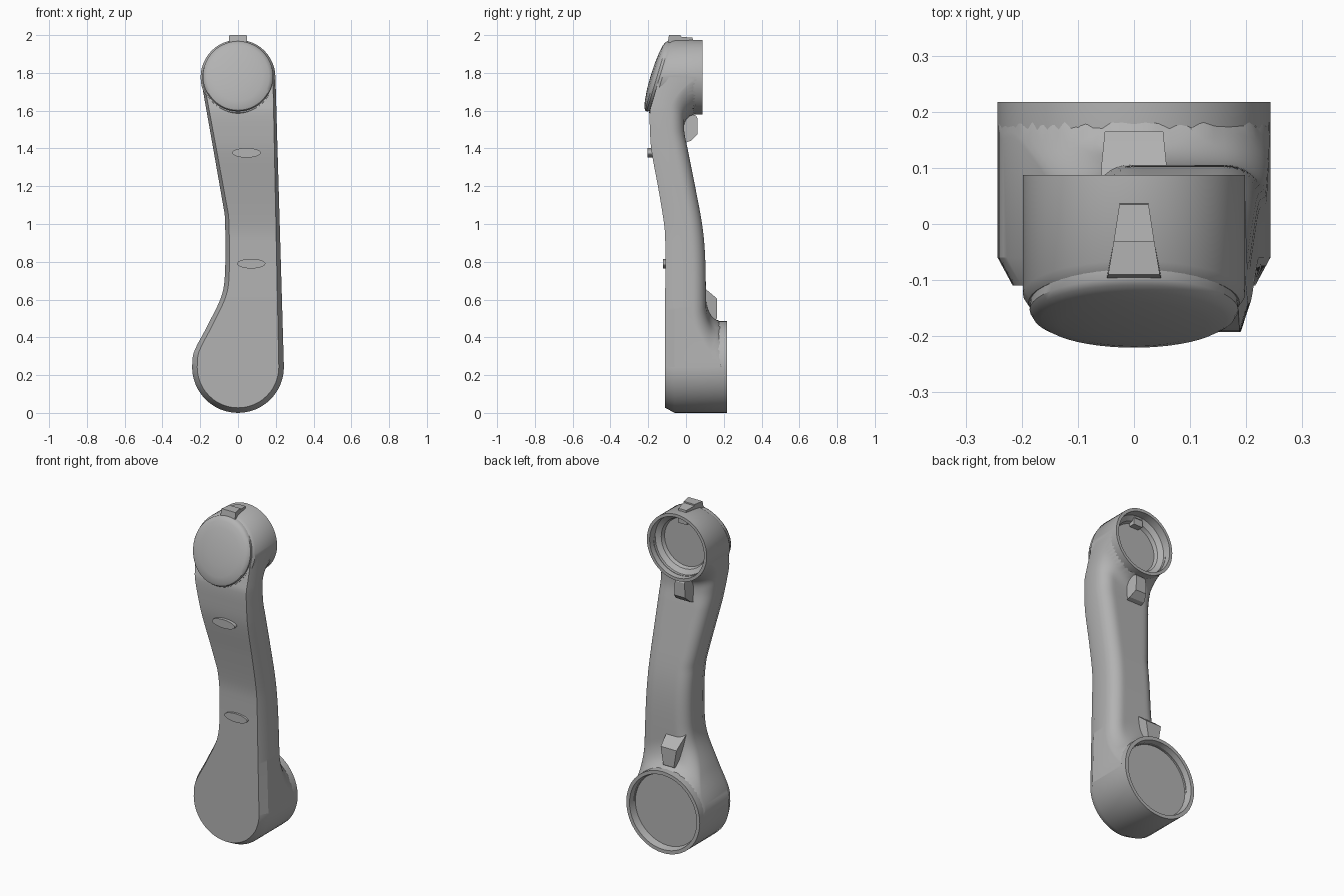
import bpy, bmesh
from math import pi, cos, sin, sqrt, hypot

cube = bpy.data.objects.get("Cube")
if cube:
    bpy.data.objects.remove(cube)

GREY = (0.45, 0.45, 0.45, 1)
mat = bpy.data.materials.new("plain grey")
mat.use_nodes = True
mat.diffuse_color = GREY
mat.node_tree.nodes["Principled BSDF"].inputs["Base Color"].default_value = GREY

LOW_Z, LOW_R, TOP_Z, TOP_R = 0.243, 0.243, 1.777, 0.198
SLANT = 0.3


def finish(name, bm, angle=0.6):
    bmesh.ops.remove_doubles(bm, verts=bm.verts, dist=1e-5)
    bmesh.ops.recalc_face_normals(bm, faces=bm.faces)
    mesh = bpy.data.meshes.new(name)
    bm.to_mesh(mesh)
    bm.free()
    mesh.materials.append(mat)
    ob = bpy.data.objects.new(name, mesh)
    bpy.context.collection.objects.link(ob)
    smooth(ob, angle)
    return ob


def smooth(ob, angle):
    bpy.ops.object.select_all(action='DESELECT')
    ob.select_set(True)
    bpy.context.view_layer.objects.active = ob
    bpy.ops.object.shade_smooth_by_angle(angle=angle)


def skin(name, rings, angle=0.6, caps=True):
    """Join closed rings of points into one surface."""
    bm = bmesh.new()
    rows = [[bm.verts.new(p) for p in ring] for ring in rings]
    n = len(rows[0])
    for a, b in zip(rows, rows[1:]):
        for i in range(n):
            j = (i + 1) % n
            bm.faces.new((a[i], a[j], b[j], b[i]))
    if caps:
        bm.faces.new(rows[0])
        bm.faces.new(rows[-1])
    return finish(name, bm, angle)


def turned(name, profile, z, angle=0.6, x=0, stretch=1.0, n=48):
    """Turn (radius, y, slant) points about a front-to-back axis."""
    rings = []
    for r, y, k in profile:
        ring = []
        for i in range(n):
            a = 2 * pi * i / n
            dz = r * sin(a) * stretch
            ring.append((x + r * cos(a), y + k * dz, z + dz))
        rings.append(ring)
    return skin(name, rings, angle)


def prism(name, profile):
    """Side profile of (y, z, half width) points, mirrored in x."""
    return skin(name, [[(s * w, y, z) for y, z, w in profile] for s in (-1, 1)], 0.3)


def curve(points, z):
    """Smooth curve through (z, value) points."""
    for i in range(len(points) - 1):
        (z0, v0), (z1, v1) = points[i], points[i + 1]
        if z <= z1 or i == len(points) - 2:
            break
    before, after = points[max(i - 1, 0)], points[min(i + 2, len(points) - 1)]
    m0 = (v1 - before[1]) / (z1 - before[0])
    m1 = (after[1] - v0) / (after[0] - z0)
    h = z1 - z0
    t = (z - z0) / h
    return ((2*t**3 - 3*t**2 + 1) * v0 + (t**3 - 2*t**2 + t) * h * m0
            + (3*t**2 - 2*t**3) * v1 + (t**3 - t**2) * h * m1)


# Outlines of the handle
LEFT_EDGE = [(.243, -.243), (.32, -.234), (.465, -.16), (.62, -.087), (.74, -.069),
             (1.03, -.069), (1.1, -.079), (1.777, -.198)]
FRONT = [(.243, -.11), (.6, -.11), (.92, -.11), (1.0, -.116), (1.18, -.145),
         (1.39, -.183), (1.5, -.191), (1.6, -.191), (1.64, -.18), (1.777, -.14)]
BACK = [(.243, .105), (.65, .105), (.85, .1), (1.0, .085), (1.2, .048),
        (1.4, .008), (1.5, -.01), (1.777, -.01)]


def fillet(x, z, base):
    """Flare the back of the handle out into the two cups."""
    for cz, r, top, width in ((LOW_Z, LOW_R, .185, .13), (TOP_Z, TOP_R, .055, .07)):
        d = max(0, hypot(x, z - cz) - r) / width
        if d < 1:
            return base + (top - base) * (1 - sqrt(1 - (1 - d) ** 2))
    return base


def slice_ring(z, count=28, rnd=.07):
    xl = curve(LEFT_EDGE, z)
    xr = LOW_R + (TOP_R - LOW_R) * (z - LOW_Z) / (TOP_Z - LOW_Z)
    front, back = curve(FRONT, z), curve(BACK, z)
    cut = .027 - .009 * (z - LOW_Z)
    ring = [(xl, front + .05, z), (xl + cut, front, z),
            (xr - cut, front, z), (xr, front + .05, z)]
    for i in range(count + 1):
        x = (xl + xr) / 2 + (xr - xl) / 2 * cos(pi * i / count)
        edge = max(0, min(1, min(x - xl, xr - x) / rnd))
        base = back - rnd * (1 - sqrt(1 - (1 - edge) ** 2))
        ring.append((x, fillet(x, z, base), z))
    return ring


ROWS = 96
handle = skin("handle", [slice_ring(LOW_Z + (TOP_Z - LOW_Z) * i / ROWS)
                         for i in range(ROWS + 1)], 0.45)

# Hollow the handle where the cups are open
for z, r, floor in ((LOW_Z, .212, .16), (TOP_Z, .176, -.012)):
    cutter = turned("cup_cutter", [(r, floor, 0), (r, .4, 0)], z)
    cutter.hide_render = True
    mod = handle.modifiers.new("hollow", 'BOOLEAN')
    mod.operation, mod.solver, mod.object = 'DIFFERENCE', 'EXACT', cutter
    bpy.context.view_layer.objects.active = handle
    bpy.ops.object.modifier_apply(modifier=mod.name)
    bpy.data.objects.remove(cutter)
smooth(handle, 0.45)

# Cups at both ends
turned("lower_cup", [(0, -.11, 0), (.216, -.11, 0), (.243, -.06, 0), (.243, .217, 0),
                     (.222, .217, 0), (.213, .175, 0), (0, .175, 0)], LOW_Z)
turned("upper_cup", [(0, -.14, SLANT), (.188, -.14, SLANT), (.198, -.125, SLANT),
                     (.198, .087, 0), (.18, .087, 0), (.177, .04, 0),
                     (.15, .02, 0), (.143, -.002, 0), (0, -.002, 0)], TOP_Z)

# Domed cap on the slanted upper front
turned("domed_cap", [(0, -.13, SLANT), (.184, -.13, SLANT), (.186, -.153, SLANT),
                     (.18, -.163, SLANT), (.165, -.171, SLANT), (.13, -.179, SLANT),
                     (.07, -.186, SLANT), (0, -.188, SLANT)], 1.782)

# Oval studs on the front
for name, x, z, y in (("upper_stud", .045, 1.377, -.203), ("lower_stud", .07, .79, -.122)):
    turned(name, [(0, y + .05, 0), (.075, y + .05, 0), (.075, y, 0), (0, y, 0)],
           z, x=x, stretch=.34, n=32)

# Top tab and the two back hooks
prism("top_tab", [(-.1, 1.94, .05), (-.09, 2.0, .046), (-.03, 2.0, .036),
                  (-.03, 1.992, .036), (.035, 1.986, .026), (.04, 1.94, .024)])
prism("upper_hook", [(-.04, 1.59, .04), (.052, 1.575, .032), (.06, 1.56, .032),
                     (.06, 1.475, .036), (.025, 1.44, .05), (-.04, 1.42, .05)])
prism("lower_hook", [(.07, .68, .058), (.105, .655, .058), (.165, .605, .052),
                     (.165, .5, .035), (.12, .47, .035), (.07, .47, .035)])
# Small catch inside the upper cup
prism("cup_catch", [(-.01, 1.9, .03), (.035, 1.9, .03), (.035, 1.94, .03), (-.01, 1.94, .03)])
